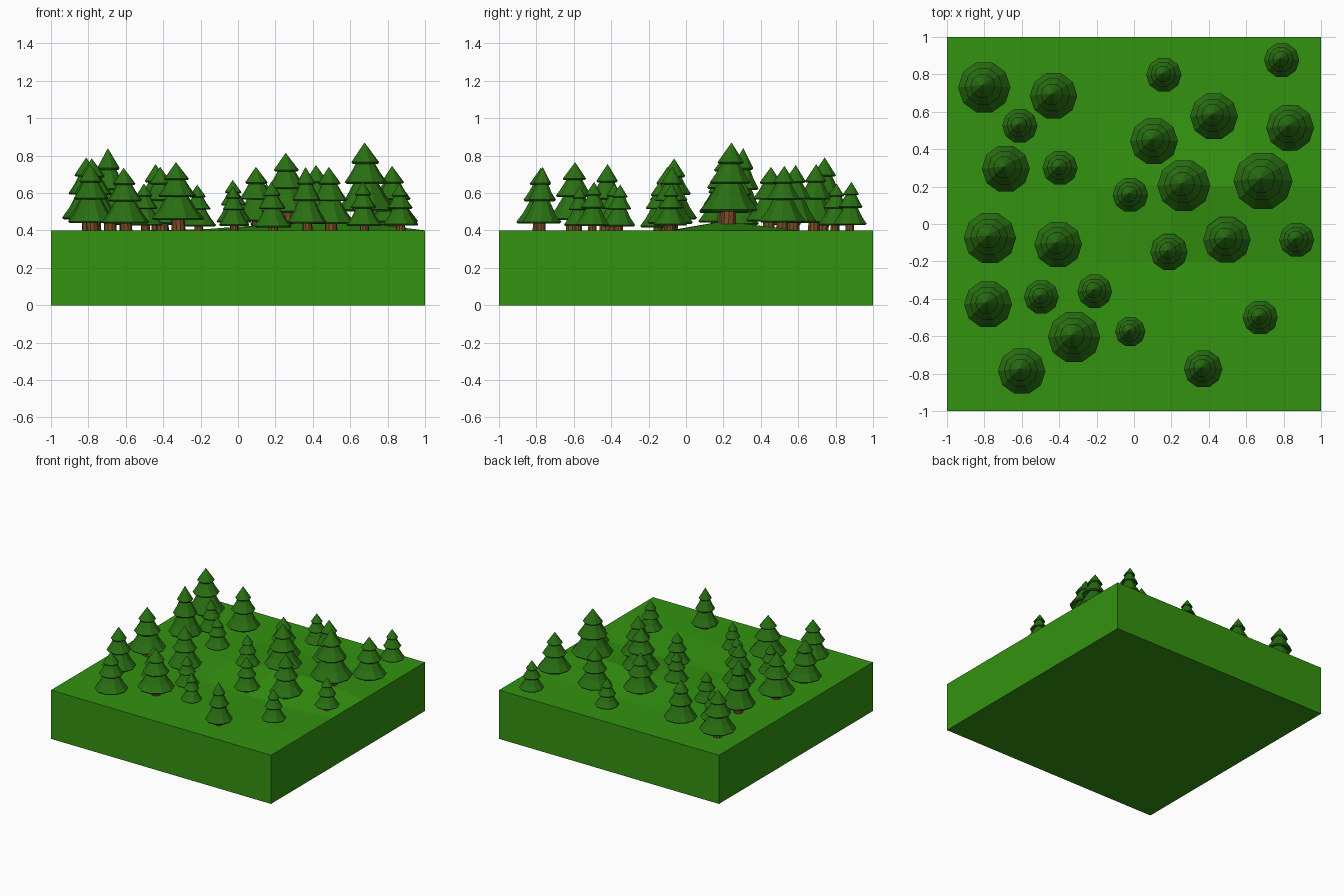
import bpy, bmesh, math

if "Cube" in bpy.data.objects:
    bpy.data.objects.remove(bpy.data.objects["Cube"])

def material(name, rgb):
    m = bpy.data.materials.new(name)
    m.diffuse_color = (*rgb, 1)
    m.use_nodes = True
    m.node_tree.nodes["Principled BSDF"].inputs["Base Color"].default_value = m.diffuse_color
    return m

GRASS = material("grass", (0.033, 0.29, 0.005))
NEEDLES = material("needles", (0.022, 0.16, 0.006))
BARK = material("bark", (0.19, 0.07, 0.02))

def finish(name, bm, mat):
    bmesh.ops.recalc_face_normals(bm, faces=bm.faces)
    me = bpy.data.meshes.new(name)
    bm.to_mesh(me)
    bm.free()
    me.materials.append(mat)
    ob = bpy.data.objects.new(name, me)
    bpy.context.collection.objects.link(ob)
    return ob

# ground block: 5 x 5 grid with a low ridge and a shallow dip in front of it
BUMPS = {(3, 3): 0.035, (4, 3): 0.05, (2, 3): 0.005,
         (3, 2): -0.02, (4, 2): -0.025, (2, 2): -0.01}

def ground_z(x, y):
    u, v = (x + 1) / 0.4, (y + 1) / 0.4
    i, j = min(int(u), 4), min(int(v), 4)
    u, v = u - i, v - j
    h = lambda a, b: BUMPS.get((a, b), 0.0)
    return 0.4 + (h(i, j) * (1 - u) * (1 - v) + h(i + 1, j) * u * (1 - v)
                  + h(i, j + 1) * (1 - u) * v + h(i + 1, j + 1) * u * v)

bm = bmesh.new()
n = 6
grid = [[bm.verts.new((-1 + 0.4 * i, -1 + 0.4 * j, 0.4 + BUMPS.get((i, j), 0)))
         for j in range(n)] for i in range(n)]
for i in range(n - 1):
    for j in range(n - 1):
        bm.faces.new((grid[i][j], grid[i + 1][j], grid[i + 1][j + 1], grid[i][j + 1]))
rim = [e for e in bm.edges if e.is_boundary]
new = bmesh.ops.extrude_edge_only(bm, edges=rim)["geom"]
for v in new:
    if isinstance(v, bmesh.types.BMVert):
        v.co.z = 0
bmesh.ops.contextual_create(bm, geom=[e for e in bm.edges if e.is_boundary])
finish("ground", bm, GRASS)

def lathe(name, profile, mat, sides, place):
    """Closed low-poly turned shape; place(r, angle, z) gives the position."""
    bm = bmesh.new()
    rings = []
    for r, z in profile:
        k = 1 if r == 0 else sides
        rings.append([bm.verts.new(place(r, 2 * math.pi * s / sides, z)) for s in range(k)])
    for a, b in zip(rings, rings[1:]):
        for s in range(sides):
            t = (s + 1) % sides
            quad = [a[s % len(a)], a[t % len(a)], b[t % len(b)], b[s % len(b)]]
            bm.faces.new(list(dict.fromkeys(quad)))
    return finish(name, bm, mat)

# one fir: trunk and three flared tiers, leaning very slightly
def tree(k, x, y, r, top, skirt):
    base = ground_z(x, y)
    h = top - base

    def place(q, a, z):
        lean = (z - skirt) * r * 0.1
        return (x + q * r * math.cos(a) - lean, y + q * r * math.sin(a) + lean, base + z * h)

    s = skirt
    f = lambda t: s + (1 - s) * t
    crown = [(0, f(0.03)), (0.93, s), (1, f(0.03)), (0.7, f(0.2)), (0.36, f(0.46)),
             (0.66, f(0.40)), (0.72, f(0.425)), (0.5, f(0.56)), (0.24, f(0.76)),
             (0.42, f(0.69)), (0.47, f(0.715)), (0.28, f(0.83)), (0, 1)]
    lathe(f"tree_crown_{k}", crown, NEEDLES, 10, place)
    lathe(f"tree_trunk_{k}", [(0, -0.05), (0.27, -0.05), (0.24, s + 0.1), (0, s + 0.1)],
          BARK, 10, place)

# x, y, crown radius, top height, with trees grouped by trunk length
LARGE = [(-.80, .73, .14, .79), (-.77, -.075, .14, .785), (-.32, -.605, .14, .765),
         (.267, .205, .142, .815), (.69, .23, .158, .87), (-.685, .295, .128, .84)]
MEDIUM = [(-.43, .685, .127, .755), (-.405, -.11, .127, .74), (-.78, -.43, .128, .755),
          (-.60, -.787, .127, .735), (.497, -.085, .127, .74), (.107, .443, .128, .74),
          (.428, .575, .128, .75), (.835, .515, .128, .745), (.37, -.775, .103, .74)]
SMALL = [(-.61, .525, .094, .66), (-.395, .30, .094, .66), (-.495, -.39, .093, .65),
         (-.21, -.36, .093, .645), (-.02, -.575, .081, .635), (.675, -.50, .094, .66),
         (.87, -.085, .094, .65), (.187, -.15, .10, .66), (-.02, .155, .094, .67),
         (.16, .797, .094, .65), (.79, .876, .094, .66)]
k = 0
for group, skirt in ((LARGE, 0.15), (MEDIUM, 0.11), (SMALL, 0.11)):
    for t in group:
        k += 1
        tree(k, *t, skirt)
